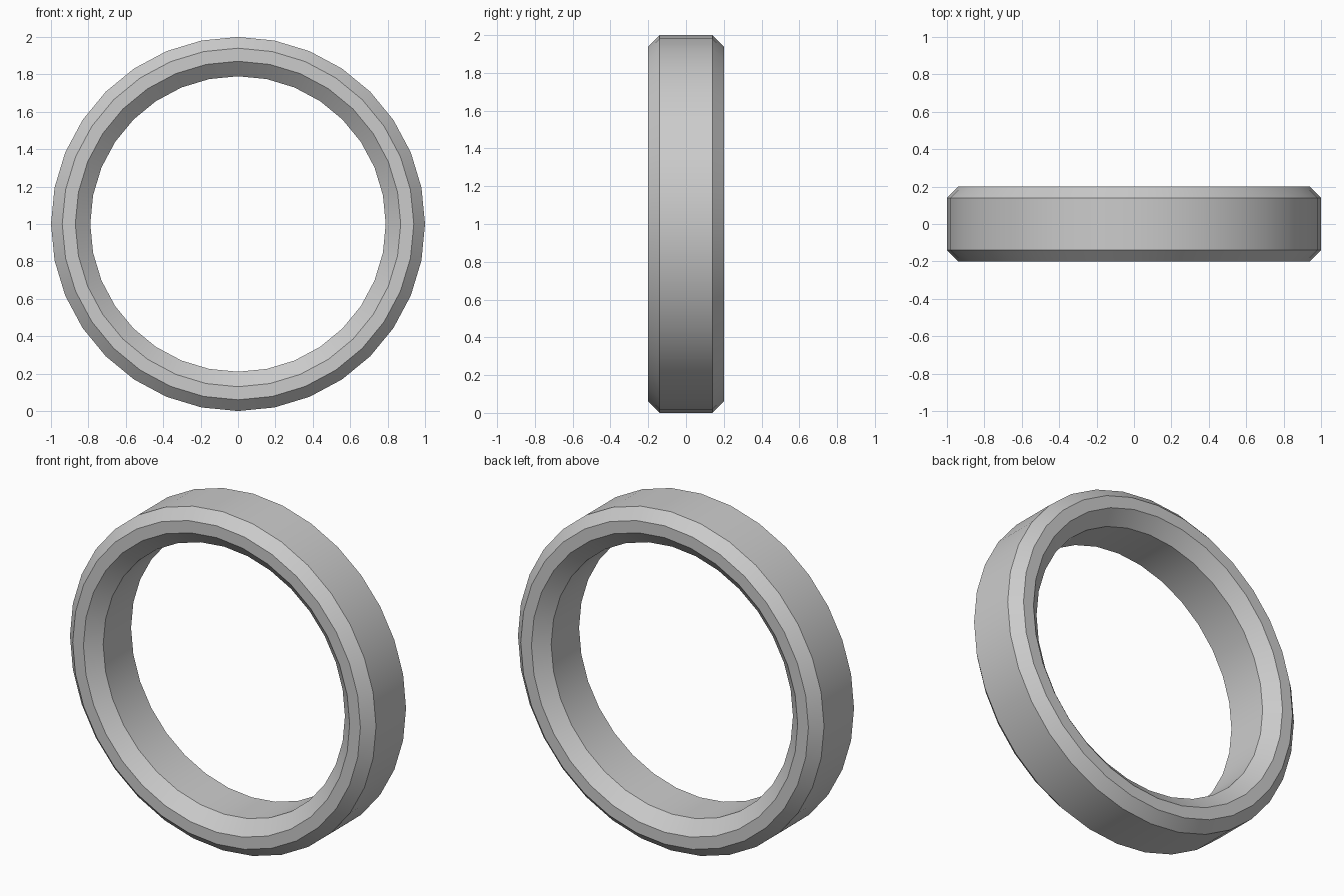
import bpy, bmesh, math

if "Cube" in bpy.data.objects:
    bpy.data.objects.remove(bpy.data.objects["Cube"])

SIDES = 32
# Ring cross-section as (radius, y): chamfered outside and inside
PROFILE = [(1.0, -0.14), (1.0, 0.14), (0.94, 0.2), (0.87, 0.2),
           (0.79, 0.13), (0.79, -0.13), (0.87, -0.2), (0.94, -0.2)]

# Ring: spin the closed profile around the y axis
bm = bmesh.new()
loops = []
for i in range(SIDES):
    a = 2 * math.pi * i / SIDES
    loops.append([bm.verts.new((r * math.cos(a), y, 1 + r * math.sin(a)))
                  for r, y in PROFILE])
n = len(PROFILE)
for i in range(SIDES):
    p, q = loops[i], loops[(i + 1) % SIDES]
    for j in range(n):
        k = (j + 1) % n
        bm.faces.new((p[j], p[k], q[k], q[j]))
bmesh.ops.recalc_face_normals(bm, faces=bm.faces)

mesh = bpy.data.meshes.new("ring")
bm.to_mesh(mesh)
bm.free()
ring = bpy.data.objects.new("ring", mesh)
bpy.context.collection.objects.link(ring)

# Smooth around the ring, crisp at the chamfers
bpy.context.view_layer.objects.active = ring
ring.select_set(True)
bpy.ops.object.shade_smooth_by_angle(angle=math.radians(38))
